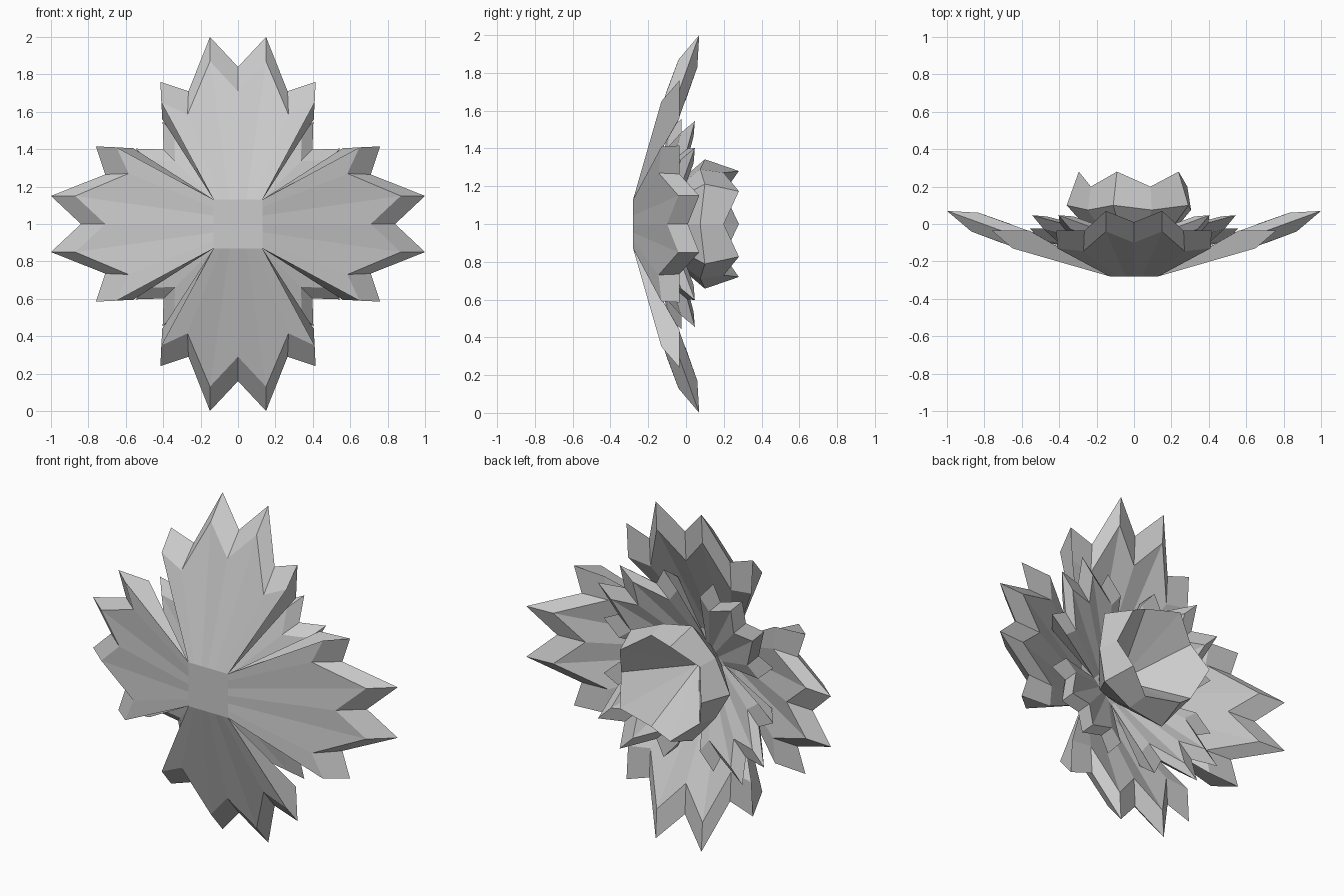
import bpy, bmesh
from math import cos, sin, pi
from mathutils import Matrix, Vector

if "Cube" in bpy.data.objects:
    bpy.data.objects.remove(bpy.data.objects["Cube"])

CENTRE = Vector((0, 0, 1))


def finish(name, bm):
    bmesh.ops.remove_doubles(bm, verts=bm.verts, dist=0.0005)
    bmesh.ops.recalc_face_normals(bm, faces=bm.faces)
    me = bpy.data.meshes.new(name)
    bm.to_mesh(me)
    bm.free()
    ob = bpy.data.objects.new(name, me)
    bpy.context.collection.objects.link(ob)
    return ob


# Half profile of one petal, centre line outwards: (sideways, depth, radius)
BASE = [(0, -.28, .13), (.045, -.28, .13), (.09, -.28, .13), (.13, -.28, .13)]
FOLD = [(0, -.10, .71), (.15, -.04, .87), (.27, -.145, .585), (.41, -.13, .65)]
RIM = [(0, .01, .84), (.15, .07, 1.0), (.265, -.035, .71), (.415, -.035, .76)]
BACK = [(0, .0, .66), (.15, .06, .83), (.265, -.045, .54), (.405, -.035, .56)]


def petal_ring(name, scale, turn):
    bm = bmesh.new()
    for k in range(4):
        rot = Matrix.Rotation(turn + k * pi / 2, 3, 'Y')
        for side in (-1, 1):
            rows = [[bm.verts.new(CENTRE + rot @ Vector((side * x, y, r)) * scale)
                     for x, y, r in row] for row in (BASE, FOLD, RIM, BACK)]
            # front, front bevel, back bevel and back of the wedge-shaped petal
            for a, b in zip(rows, rows[1:] + rows[:1]):
                for i in range(3):
                    bm.faces.new((a[i], a[i + 1], b[i + 1], b[i]))
            # side wall
            bm.faces.new([row[3] for row in rows])
    # square base plate joining the four petals
    rot = Matrix.Rotation(turn, 3, 'Y')
    edge = [-.13, -.09, -.045, 0, .045, .09]
    ring = [(t, -.13) for t in edge] + [(.13, t) for t in edge]
    ring += [(-x, -z) for x, z in ring]
    bm.faces.new([bm.verts.new(CENTRE + rot @ Vector((x, -.28, z)) * scale) for x, z in ring])
    return finish(name, bm)


petal_ring("outer_petals", 1.0, 0)
petal_ring("inner_petals", 0.67, pi / 4)

# Five-pointed central cup opening towards the back
bm = bmesh.new()
foot, belly, rim = [], [], []
for i in range(10):
    a = i * pi / 5
    tip = i % 2 == 1
    for ring, r, y in ((foot, .10 if tip else .085, -.19),
                       (belly, .36 if tip else .305, .10 if tip else .075),
                       (rim, .295 if tip else .285, .28 if tip else .20)):
        ring.append(bm.verts.new(CENTRE + Vector((r * cos(a), y, r * sin(a)))))
apex = bm.verts.new(CENTRE + Vector((0, -.12, 0)))
for i in range(10):
    j = (i + 1) % 10
    bm.faces.new((foot[i], foot[j], belly[j], belly[i]))
    bm.faces.new((belly[i], belly[j], rim[j], rim[i]))
    bm.faces.new((rim[i], rim[j], apex))
finish("centre_cup", bm)
